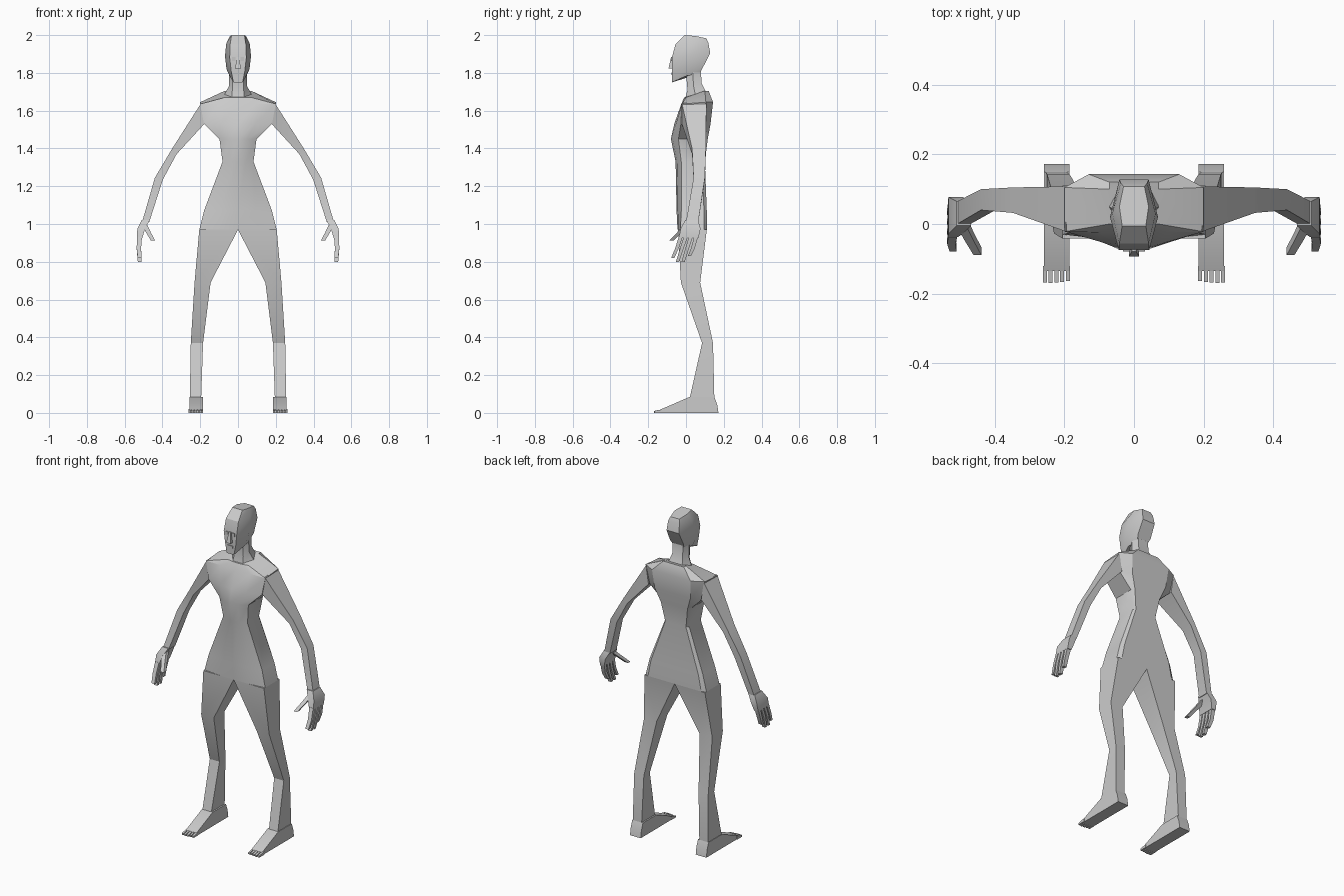
import bpy, bmesh


def loft(name, rings, mirror=False):
    """Skin a list of equal-length point rings, cap the ends, optionally mirror in x."""
    bm = bmesh.new()
    vs = [[bm.verts.new(p) for p in r] for r in rings]
    n = len(rings[0])
    for a, b in zip(vs, vs[1:]):
        for i in range(n):
            j = (i + 1) % n
            bm.faces.new((a[i], a[j], b[j], b[i]))
    bm.faces.new(vs[0])
    bm.faces.new(vs[-1])
    bmesh.ops.recalc_face_normals(bm, faces=bm.faces)
    me = bpy.data.meshes.new(name)
    bm.to_mesh(me)
    bm.free()
    ob = bpy.data.objects.new(name, me)
    bpy.context.collection.objects.link(ob)
    if mirror:
        m = ob.modifiers.new("mirror", 'MIRROR')
        m.use_mirror_merge = False
    bpy.ops.object.select_all(action='DESELECT')
    bpy.context.view_layer.objects.active = ob
    ob.select_set(True)
    bpy.ops.object.shade_smooth_by_angle(angle=0.5)
    return ob


def sym(half):
    """Complete a half ring (front to back) with its mirror image."""
    return half + [(-x, y, z) for x, y, z in reversed(half) if x > 0]


def rect(x0, x1, y0, y1, z):
    return [(x0, y0, z), (x1, y0, z), (x1, y1, z), (x0, y1, z)]


def stick(name, path, sx, sy, mirror=True):
    """Square-section rod along a mostly vertical path, tapering a little."""
    rings = []
    for k, (x, y, z) in enumerate(path):
        t = 1 - 0.2 * k / (len(path) - 1)
        rings.append(rect(x - sx * t, x + sx * t, y - sy * t, y + sy * t, z))
    loft(name, rings, mirror)


# Torso: z front, z back, front y, side x, side front y, side back y, back x, back y
torso = [
    (0.97, 0.97, -0.045, 0.205, -0.030, 0.095, 0.18, 0.11),
    (1.07, 1.07, -0.050, 0.180, -0.025, 0.095, 0.16, 0.11),
    (1.33, 1.33, -0.055, 0.082, -0.025, 0.085, 0.07, 0.10),
    (1.45, 1.45, -0.080, 0.098, -0.040, 0.090, 0.09, 0.115),
    (1.53, 1.53, -0.062, 0.180, -0.027, 0.095, 0.12, 0.13),
    (1.635, 1.645, -0.025, 0.200, -0.022, 0.105, 0.13, 0.143),
    (1.67, 1.705, -0.010, 0.070, 0.000, 0.100, 0.07, 0.12),
]
rings = []
for zf, zb, yf, xs, ysf, ysb, xb, yb in torso:
    rings.append(sym([(0, yf, zf), (xs * 0.5, yf * 0.75 + ysf * 0.25, zf), (xs, ysf, zf),
                      (xs, ysb, zb), (xb, yb, zb)]))
loft("torso", rings)

# Neck
loft("neck", [
    sym([(0.035, -0.008, 1.65), (0.075, 0.05, 1.68), (0.05, 0.11, 1.69)]),
    sym([(0.03, 0.008, 1.71), (0.048, 0.04, 1.73), (0.035, 0.083, 1.745)]),
    sym([(0.03, 0.00, 1.80), (0.046, 0.035, 1.81), (0.035, 0.078, 1.82)]),
])

# Head: front, middle and back points of each half ring
loft("head", [
    sym([(0.024, -0.074, 1.75), (0.045, 0.005, 1.785), (0.035, 0.07, 1.795)]),
    sym([(0.036, -0.073, 1.81), (0.061, 0.00, 1.82), (0.045, 0.09, 1.83)]),
    sym([(0.044, -0.075, 1.88), (0.069, 0.02, 1.89), (0.042, 0.128, 1.905)]),
    sym([(0.042, -0.056, 1.95), (0.062, 0.03, 1.955), (0.038, 0.118, 1.96)]),
    sym([(0.034, -0.006, 2.0), (0.042, 0.05, 1.995), (0.03, 0.108, 1.983)]),
])

# Face details
loft("nose", [rect(-0.015, 0.015, -0.093, -0.06, 1.822),
              rect(-0.006, 0.006, -0.079, -0.06, 1.885)])
loft("eye", [rect(0.012, 0.032, -0.078, -0.06, 1.862),
             rect(0.012, 0.032, -0.079, -0.06, 1.883)], True)
loft("lips", [rect(-0.016, 0.016, -0.078, -0.06, 1.788),
              rect(-0.018, 0.018, -0.078, -0.06, 1.802)])

# Legs: inner x, outer x, front y, back y, z
loft("leg", [rect(*r) for r in [
    (0.0, 0.205, -0.042, 0.11, 0.97),
    (0.145, 0.23, -0.027, 0.075, 0.69),
    (0.185, 0.25, 0.085, 0.143, 0.37),
    (0.195, 0.255, 0.02, 0.15, 0.08)]], True)

# Feet with toes
side = [(0.172, 0), (0.165, 0.045), (0.15, 0.085), (0.02, 0.085), (-0.135, 0.018), (-0.135, 0)]
loft("foot", [[(0.186, y, z) for y, z in side], [(0.258, y, z) for y, z in side]], True)
for i in range(5):
    x = 0.190 + i * 0.0165
    tip = -0.17 + 0.002 * abs(i - 3)
    prof = [(-0.12, 0), (-0.12, 0.02), (tip, 0.01), (tip, 0)]
    loft("toe", [[(x - 0.006, y, z) for y, z in prof],
                 [(x + 0.006, y, z) for y, z in prof]], True)

# Arms: outer x, outer z, inner x, inner z, front y, back y
arm = [
    (0.195, 1.64, 0.178, 1.53, -0.022, 0.108),
    (0.348, 1.40, 0.325, 1.37, 0.032, 0.105),
    (0.44, 1.245, 0.398, 1.235, 0.04, 0.10),
    (0.508, 1.01, 0.470, 1.01, 0.000, 0.065),
]
loft("arm", [[(xo, y0, zo), (xo, y1, zo), (xi, y1, zi), (xi, y0, zi)]
             for xo, zo, xi, zi, y0, y1 in arm], True)

# Hands: palm, four fingers and a thumb
loft("palm", [rect(0.468, 0.51, -0.005, 0.065, 1.02),
              rect(0.492, 0.533, -0.028, 0.077, 0.975),
              rect(0.507, 0.535, -0.038, 0.066, 0.925)], True)
for base, tip, z in [(-0.027, -0.070, 0.82), (0.0, -0.045, 0.80),
                     (0.027, -0.015, 0.80), (0.054, 0.018, 0.83)]:
    stick("finger", [(0.521, base, 0.935), (0.525, base * 0.5 + tip * 0.5, 0.87),
                     (0.520, tip, z)], 0.013, 0.0105)
stick("thumb", [(0.494, 0.005, 0.995), (0.474, -0.035, 0.955), (0.450, -0.078, 0.912)],
      0.014, 0.014)
